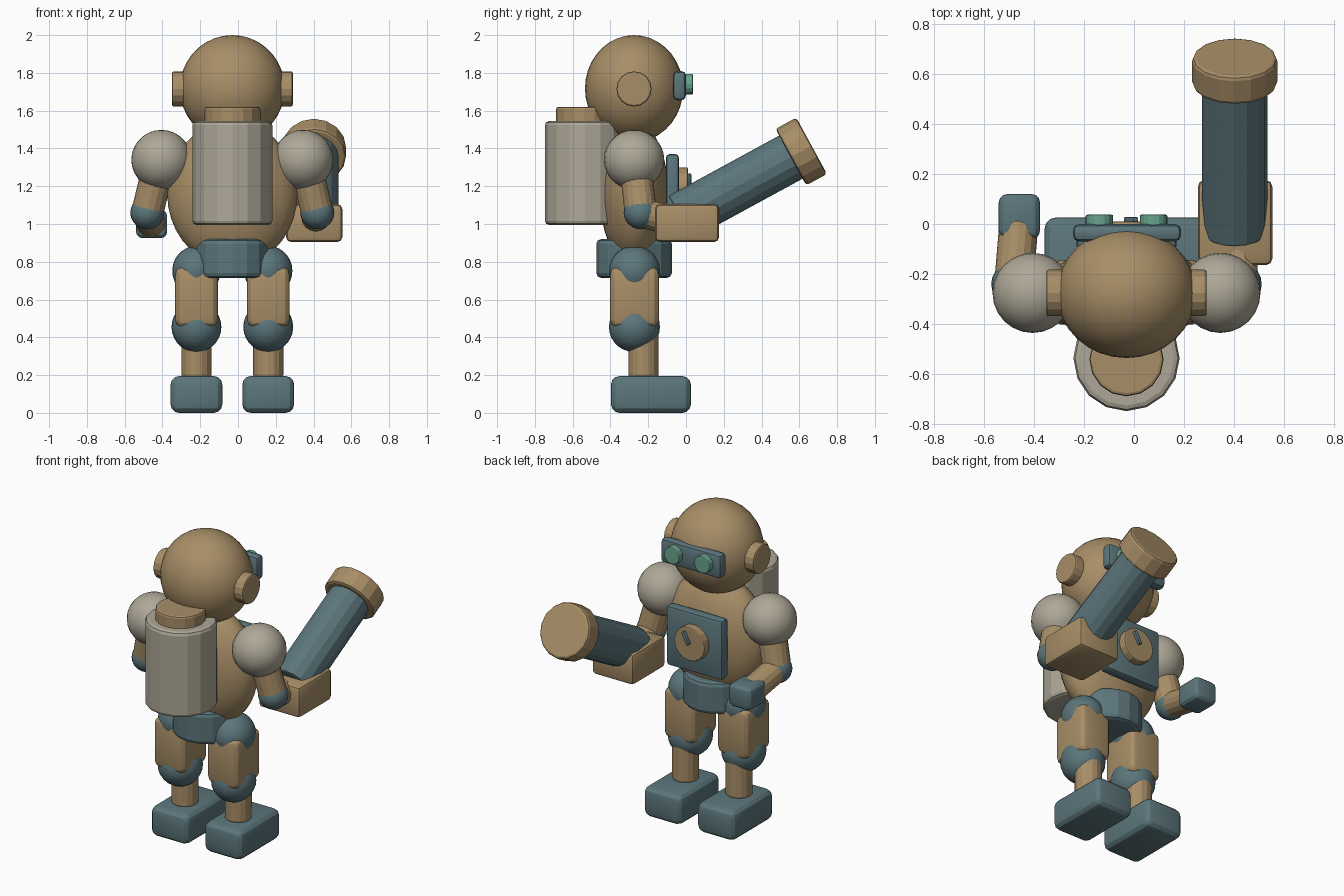
import bpy, math
from mathutils import Vector

if "Cube" in bpy.data.objects:
    bpy.data.objects.remove(bpy.data.objects["Cube"])

CX, CY = -0.03, -0.275   # centre line of the body


def material(name, rgb):
    m = bpy.data.materials.new(name)
    m.diffuse_color = (*rgb, 1)
    m.use_nodes = True
    m.node_tree.nodes["Principled BSDF"].inputs["Base Color"].default_value = m.diffuse_color
    return m


TAN = material("tan", (0.39, 0.27, 0.135))
SLATE = material("slate", (0.105, 0.18, 0.2))
GREY = material("warm_grey", (0.42, 0.39, 0.31))
GREEN = material("lens_green", (0.14, 0.37, 0.265))


def finish(name, mat, bevel=0, segments=2, angle=30):
    o = bpy.context.object
    o.name = name
    o.data.materials.append(mat)
    bpy.ops.object.transform_apply(location=False, rotation=False, scale=True)
    if bevel:
        b = o.modifiers.new("bevel", 'BEVEL')
        b.width, b.segments = bevel, segments
        b.limit_method, b.angle_limit = 'ANGLE', math.radians(50)
        bpy.ops.object.modifier_apply(modifier="bevel")
    bpy.ops.object.shade_smooth_by_angle(angle=math.radians(angle))
    return o


def ball(name, mat, loc, radii, segs=24, rings=14):
    bpy.ops.mesh.primitive_uv_sphere_add(segments=segs, ring_count=rings, radius=1, location=loc)
    bpy.context.object.scale = radii
    return finish(name, mat)


def box(name, mat, lo, hi, bevel, segments=2):
    lo, hi = Vector(lo), Vector(hi)
    bpy.ops.mesh.primitive_cube_add(size=1, location=(lo + hi) / 2)
    bpy.context.object.scale = hi - lo
    return finish(name, mat, bevel, segments, 25)


def rod(name, mat, a, b, r, bevel=0.012, sides=16):
    a, b = Vector(a), Vector(b)
    bpy.ops.mesh.primitive_cylinder_add(vertices=sides, radius=r, depth=(b - a).length,
                                        location=(a + b) / 2)
    bpy.context.object.rotation_euler = (b - a).to_track_quat('Z', 'Y').to_euler()
    return finish(name, mat, bevel, 2, 20)


# Head and torso
ball("head", TAN, (CX, CY, 1.717), (0.278, 0.26, 0.283), 32, 18)
ball("torso", TAN, (CX, CY, 1.16), (0.345, 0.182, 0.385), 32, 18)
rod("hips", SLATE, (CX, CY, 0.715), (CX, CY, 0.92), 0.2, 0.025)

# Visor with two lenses
box("visor", SLATE, (-0.244, -0.07, 1.655), (0.188, 0.0, 1.81), 0.025)
for s in (-1, 1):
    x = CX + s * 0.108
    rod("lens", GREEN, (x, -0.02, 1.74), (x, 0.037, 1.74), 0.055, 0.006)

# Chest plate, dial and pointer
box("chest_plate", SLATE, (-0.23, -0.107, 0.985), (0.17, -0.037, 1.37), 0.02)
rod("dial", TAN, (CX, -0.06, 1.19), (CX, 0.01, 1.19), 0.11, 0.008)
pointer = box("dial_pointer", SLATE, (-0.024, 0.0, 1.185), (0.0, 0.028, 1.27), 0.006)
pointer.rotation_euler = (0, math.radians(28), 0)

# Backpack tank
rod("backpack", GREY, (CX, -0.535, 0.995), (CX, -0.535, 1.545), 0.212, 0.022)
rod("backpack_cap", TAN, (CX, -0.54, 1.5), (CX, -0.54, 1.62), 0.148, 0.012)

# Mirrored ears, legs and arms
for s, side in ((-1, "left"), (1, "right")):
    rod(side + "_ear", TAN, (CX + s * 0.2, CY, 1.715), (CX + s * 0.32, CY, 1.715), 0.093, 0.01)
    x = CX + s * 0.19
    ball(side + "_hip_joint", SLATE, (x, -0.273, 0.752), (0.128, 0.135, 0.132))
    box(side + "_thigh", TAN, (x - 0.113, -0.402, 0.45), (x + 0.113, -0.143, 0.775), 0.045, 3)
    ball(side + "_knee", SLATE, (x, -0.273, 0.455), (0.132, 0.135, 0.133))
    rod(side + "_shin", TAN, (x, -0.225, 0.19), (x, -0.225, 0.45), 0.08)
    box(side + "_foot", SLATE, (x - 0.137, -0.397, 0.0), (x + 0.137, 0.026, 0.195), 0.045, 3)

    elbow = (CX + s * 0.45, -0.24, 1.06)
    ball(side + "_shoulder", GREY, (CX + s * 0.375, CY, 1.34), (0.16, 0.16, 0.158))
    rod(side + "_upper_arm", TAN, (CX + s * 0.385, -0.27, 1.33), elbow, 0.085)
    ball(side + "_elbow", SLATE, elbow, (0.09, 0.09, 0.088), 20, 12)
    rod(side + "_forearm", TAN, elbow, (CX + s * 0.43, 0.0, 1.0), 0.078)

# Left hand
box("left_hand", SLATE, (-0.54, -0.06, 0.925), (-0.375, 0.12, 1.075), 0.035, 3)

# Arm cannon
box("cannon_base", TAN, (0.255, -0.164, 0.905), (0.552, 0.175, 1.105), 0.025)
rod("cannon_barrel", SLATE, (0.402, -0.03, 1.035), (0.402, 0.59, 1.373), 0.13, 0.008)
rod("cannon_muzzle", TAN, (0.402, 0.555, 1.354), (0.402, 0.665, 1.414), 0.17, 0.016)
